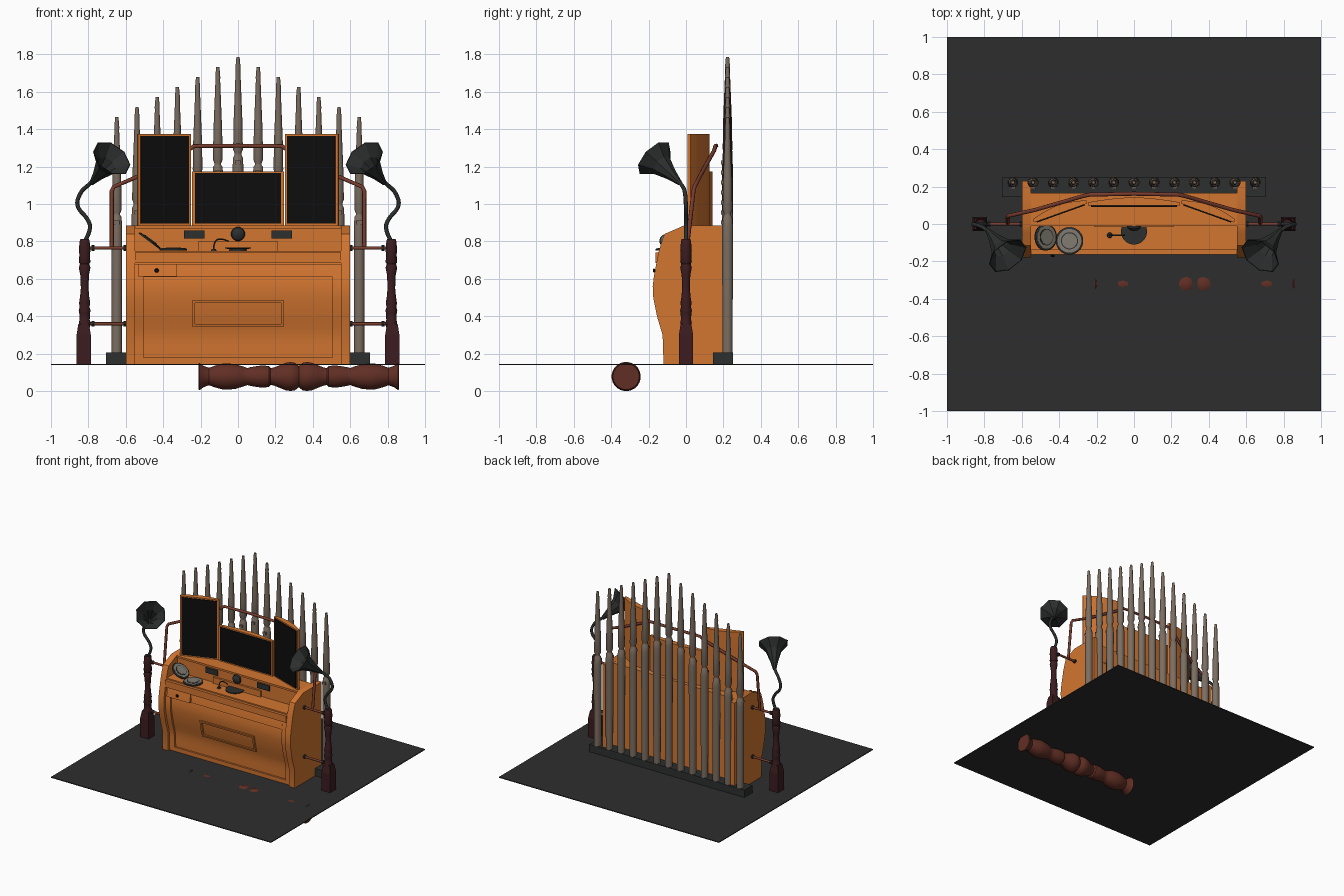
import bpy, bmesh, math
from mathutils import Matrix, Vector

if "Cube" in bpy.data.objects:
    bpy.data.objects.remove(bpy.data.objects["Cube"])


def material(name, *rgb):
    m = bpy.data.materials.new(name)
    m.use_nodes = True
    m.diffuse_color = (*rgb, 1)
    m.node_tree.nodes["Principled BSDF"].inputs["Base Color"].default_value = (*rgb, 1)
    return m


ORANGE = material("orange wood", 0.65, 0.18, 0.03)
FLOOR = material("floor grey", 0.027, 0.027, 0.027)
PIPE = material("pipe metal", 0.20, 0.155, 0.12)
BLACK = material("screen black", 0.004, 0.004, 0.004)
HORN = material("horn iron", 0.026, 0.028, 0.028)
POST = material("dark maroon wood", 0.045, 0.012, 0.014)
COPPER = material("copper", 0.19, 0.045, 0.027)
RED = material("red brown wood", 0.12, 0.028, 0.018)
DIAL = material("dial grey", 0.22, 0.20, 0.17)


def finish(name, bm, mat, smooth=True):
    bmesh.ops.recalc_face_normals(bm, faces=bm.faces)
    mesh = bpy.data.meshes.new(name)
    bm.to_mesh(mesh)
    bm.free()
    mesh.materials.append(mat)
    ob = bpy.data.objects.new(name, mesh)
    bpy.context.collection.objects.link(ob)
    if smooth:
        select(ob)
        bpy.ops.object.shade_smooth_by_angle(angle=math.radians(35))
    return ob


def select(ob):
    bpy.ops.object.select_all(action='DESELECT')
    ob.select_set(True)
    bpy.context.view_layer.objects.active = ob


def box(name, x0, x1, y0, y1, z0, z1, mat):
    bm = bmesh.new()
    bmesh.ops.create_cube(bm, size=1)
    for v in bm.verts:
        v.co = ((x0 + x1) / 2 + v.co.x * (x1 - x0), (y0 + y1) / 2 + v.co.y * (y1 - y0),
                (z0 + z1) / 2 + v.co.z * (z1 - z0))
    return finish(name, bm, mat, False)


def extrude(name, points, depth, mat):
    """Outline given as 3D points, pushed along the depth vector."""
    bm = bmesh.new()
    face = bm.faces.new([bm.verts.new(p) for p in points])
    new = bmesh.ops.extrude_face_region(bm, geom=[face])["geom"]
    bmesh.ops.translate(bm, vec=depth, verts=[g for g in new if isinstance(g, bmesh.types.BMVert)])
    return finish(name, bm, mat)


def lathe(name, profile, mat, start=(0, 0, 0), axis=(0, 0, 1), sides=16, smooth=True, caps=True):
    """Profile of (radius, distance along axis)."""
    bm = bmesh.new()
    turn = Matrix.Translation(start) @ Vector(axis).to_track_quat('Z', 'Y').to_matrix().to_4x4()
    rings = []
    for r, h in profile:
        angles = [math.tau * (i + 0.5) / sides for i in range(sides)]
        rings.append([bm.verts.new(turn @ Vector((r * math.cos(a), r * math.sin(a), h))) for a in angles])
    for a, b in zip(rings, rings[1:]):
        for i in range(sides):
            j = (i + 1) % sides
            bm.faces.new((a[i], a[j], b[j], b[i]))
    if caps:
        bm.faces.new(rings[0])
        bm.faces.new(rings[-1])
    return finish(name, bm, mat, smooth)


def tube(name, points, radius, mat, kind='POLY'):
    cu = bpy.data.curves.new(name, 'CURVE')
    cu.dimensions = '3D'
    cu.bevel_depth, cu.bevel_resolution, cu.use_fill_caps = radius, 2, True
    s = cu.splines.new(kind)
    s.points.add(len(points) - 1)
    for p, co in zip(s.points, points):
        p.co = (*co, 1)
    if kind == 'NURBS':
        s.use_endpoint_u, s.order_u, s.resolution_u = True, 3, 6
    cu.materials.append(mat)
    ob = bpy.data.objects.new(name, cu)
    bpy.context.collection.objects.link(ob)
    select(ob)
    bpy.ops.object.convert(target='MESH')
    return ob


# Cabinet front curve, as (y, z)
CURVE = [(-.12, .145), (-.125, .3), (-.155, .4), (-.175, .5), (-.178, .56), (-.172, .61), (-.165, .65),
         (-.155, .7), (-.145, .75), (-.13, .8), (-.115, .84), (-.05, .868), (-.01, .886)]


def front(z):
    for (ya, za), (yb, zb) in zip(CURVE, CURVE[1:]):
        if z <= zb:
            return ya + (yb - ya) * (z - za) / (zb - za)


def slab(name, x0, x1, z0, z1, inset, back=0.0):
    zs = [z0 + (z1 - z0) * i / 12 for i in range(13)]
    pts = [(x0, front(z) + inset, z) for z in zs] + [(x0, back, z1), (x0, back, z0)]
    return extrude(name, pts, (x1 - x0, 0, 0), ORANGE)


# Floor
box("floor", -1, 1, -1, 1, .139, .146, FLOOR)

# Cabinet body
slab("cabinet_front", -.55, .55, .145, .70, .035, .16)
for x in (-.6, .55):
    extrude("cabinet_side", [(x, y, z) for y, z in CURVE + [(.23, .886), (.23, .145)]], (.05, 0, 0), ORANGE)
for x0, x1 in ((-.55, -.505), (.505, .55)):
    slab("front_stile", x0, x1, .145, .68, .02)
slab("front_bottom_rail", -.505, .505, .145, .18, .02)
slab("front_top_rail", -.505, .505, .645, .68, .018)
slab("front_upper_moulding", -.505, .505, .61, .645, .026)
box("desk_top", -.55, .55, -.14, .16, .69, .75, ORANGE)
box("desk_lip", -.55, .55, -.163, -.13, .685, .74, ORANGE)
box("console_wall", -.55, .55, 0, .165, .74, .885, ORANGE)
box("console_cornice", -.55, .55, -.012, 0, .87, .885, ORANGE)

# Raised rectangular moulding on the front
for z0, z1 in ((.345, .36), (.47, .485)):
    slab("plaque_rail", -.245, .245, z0, z1, .022)
for x0, x1 in ((-.245, -.23), (.23, .245)):
    slab("plaque_stile", x0, x1, .345, .485, .022)

# Drawer and knob
slab("drawer", -.535, -.325, .612, .68, .008)
lathe("drawer_knob", [(.006, 0), (.006, .008), (.012, .012), (.008, .02)], BLACK, (-.435, -.157, .645), (0, -1, 0), 12)

# Console fittings
box("console_box", -.215, .215, -.016, 0, .75, .8, ORANGE)
for x in (-.235, .235):
    box("button_panel", x - .055, x + .055, -.009, 0, .815, .858, HORN)
lathe("console_ball", [(.012, 0), (.03, .004), (.038, .012), (.034, .024), (.02, .034), (.004, .038)], HORN,
      (0, 0, .84), (0, -1, 0))
lathe("turntable", [(.045, 0), (.045, .01), (.07, .012), (.07, .018)], HORN, (0, -.04, .75), sides=24)
tube("hook", [(-.13, -.06, .755), (-.13, -.06, .8), (-.09, -.06, .82), (-.05, -.06, .8)], .004, HORN, 'NURBS')
lathe("hook_base", [(.015, 0), (.012, .01)], HORN, (-.13, -.06, .75))

# Two dial plates, one leaning on the cabinet side
for centre, axis, r in (((-.475, -.07, .80), (.6, 0, .8), .072), ((-.345, -.09, .752), (0, 0, 1), .074)):
    lathe("dial_rim", [(r, 0), (r, .007), (r * .93, .01)], HORN, centre, axis, 28)
    top = Vector(centre) + Vector(axis) * .009
    lathe("dial_face", [(r * .86, 0), (r * .86, .003)], DIAL, top, axis, 28)
    lathe("dial_ring", [(r * .62, 0), (r * .62, .005)], HORN, top, axis, 28)
    lathe("dial_centre", [(r * .55, 0), (r * .55, .007)], DIAL, top, axis, 28)


# Screens with bowed backs
def screen(name, a, b, z1):
    a, b = Vector((*a, .885)), Vector((*b, .885))
    along = b - a
    back = Vector((-along.y, along.x, 0)).normalized()
    pts = [a, b]
    for i in range(11):
        t = 1 - i / 10
        pts.append(a + along * t + back * (.018 + .026 * math.sin(math.pi * t)))
    extrude(name + "_case", pts, (0, 0, z1 - .885), ORANGE)
    edge = along.normalized() * .015
    glass = [a + edge, b - edge, b - edge - back * .006, a + edge - back * .006]
    up = Vector((0, 0, .01))
    extrude(name + "_glass", [p + up for p in glass], (0, 0, z1 - .885 - .02), BLACK)


screen("middle_screen", (-.245, .098), (.245, .098), 1.175)
screen("right_screen", (-.535, .008), (-.25, .11), 1.375)
screen("left_screen", (.25, .11), (.535, .008), 1.375)

# Organ pipes on a base block
box("pipe_base", -.705, .705, .145, .25, .145, .207, HORN)
for i in range(-6, 7):
    x, top = i * .108, 1.787 - abs(i) * .0535
    joint = top - .525
    lathe("organ_pipe", [(.028, .2), (.03, joint - .12), (.03, joint - .06), (.026, joint - .01), (.019, joint),
                         (.019, joint + .01), (.027, joint + .03), (.024, joint + .19), (.013, top - .07),
                         (.014, top - .055), (.009, top)], PIPE, (x, .222, 0), sides=12)
    box("pipe_mouth", x - .014, x + .014, .186, .2, joint - .05, joint - .03, PIPE)

# Posts, brackets and horns on both sides
for s, side in ((1, "left"), (-1, "right")):
    lathe(side + "_post_foot", [(.054, .145), (.054, .30), (.04, .36)], POST, (s * .825, 0, 0), sides=4, smooth=False)
    lathe(side + "_post", [(.03, .34), (.032, .37), (.028, .38), (.03, .42), (.033, .43), (.027, .45), (.031, .47),
                           (.026, .50), (.021, .55), (.024, .62), (.032, .66), (.026, .68), (.032, .69),
                           (.029, .73), (.032, .75), (.028, .8), (.024, .812)], POST, (s * .82, 0, 0), sides=12)
    for z in (.36, .765):
        tube(side + "_bracket", [(s * .59, 0, z), (s * .82, 0, z)], .009, COPPER)
        for x in (.605, .775):
            lathe(side + "_bracket_cap", [(.015, 0), (.015, .016)], HORN, (s * x - .008, 0, z), (1, 0, 0), 10)
    tube(side + "_horn_stem", [(s * x, y, z) for x, y, z in (
        (.82, 0, .8), (.785, 0, .86), (.80, 0, .92), (.87, 0, .99), (.84, -.005, 1.07), (.80, -.02, 1.10),
        (.765, -.05, 1.135))], .011, HORN, 'NURBS')
    start, mouth = Vector((s * .785, -.03, 1.11)), Vector((s * .675, -.17, 1.245))
    n = (mouth - start).length
    lathe(side + "_horn_bell", [(.012, 0), (.032, n * .35), (.062, n * .72), (.115, n), (.11, n), (.056, n * .73),
                                (.026, n * .36), (.006, n * .1)], HORN, start, mouth - start, 8, False)

# Copper rail arching behind the screens
half = [(.675, .005, .765), (.675, .04, 1.07), (.665, .045, 1.092), (.53, .075, 1.15), (.27, .15, 1.285), (.235, .157, 1.31)]
tube("copper_rail", [(-x, y, z) for x, y, z in half] + [(0, .162, 1.312)] + half[::-1], .011, COPPER)

# Turned spindle lying through the floor, mirrored about its middle
turned = [(.07, .535), (.073, .53), (.058, .51), (.047, .48), (.058, .45), (.069, .41), (.071, .385), (.067, .34),
          (.055, .30), (.046, .275), (.05, .26), (.057, .22), (.06, .19), (.056, .16), (.045, .15), (.05, .13),
          (.062, .10), (.074, .07), (.078, .045), (.074, .02), (.058, 0)]
lathe("turned_spindle", [(r, -h) for r, h in turned] + turned[-2::-1], RED, (.325, -.32, .078), (1, 0, 0), 24)
